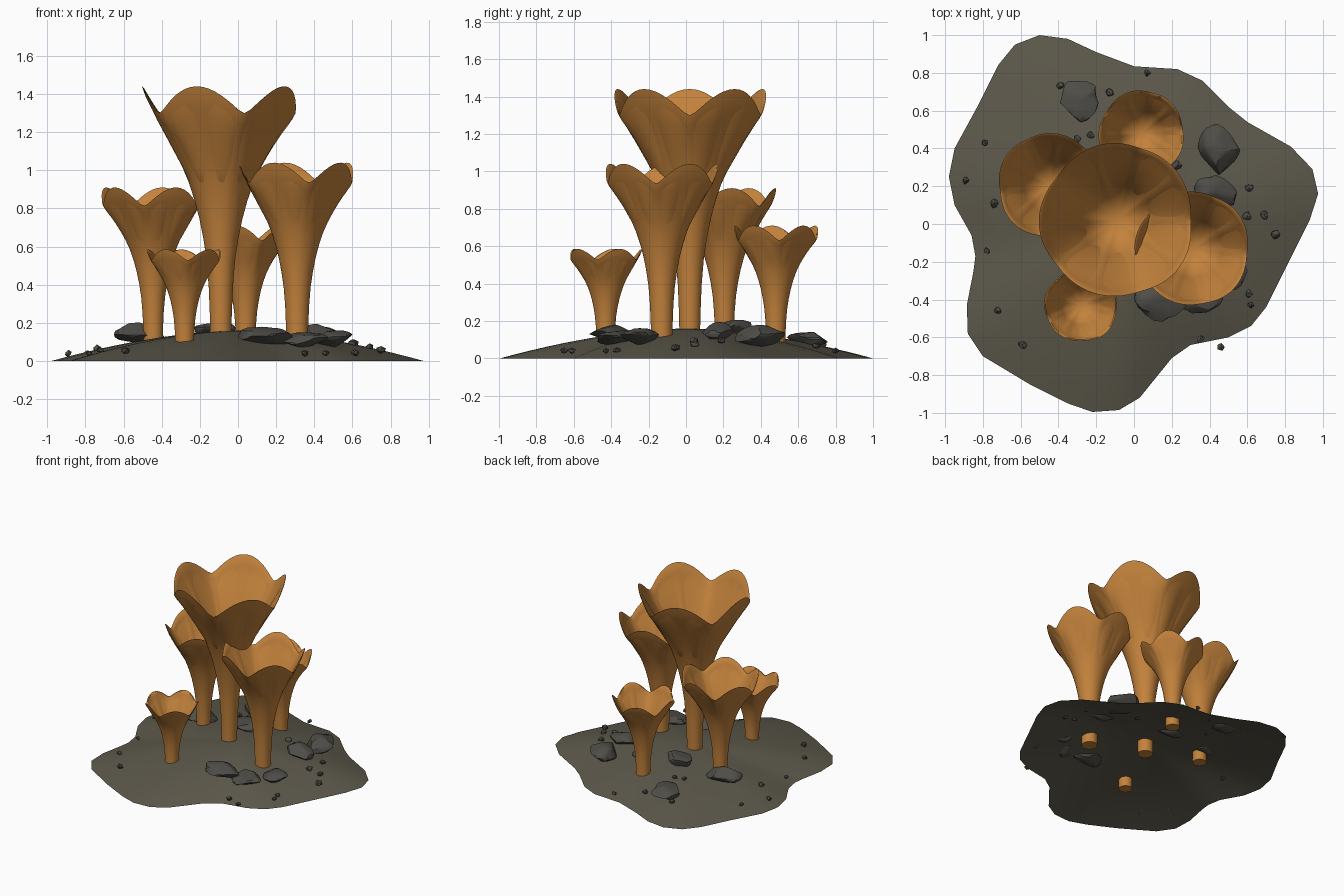
import bpy, bmesh, math, random
from mathutils import Vector, noise

if "Cube" in bpy.data.objects:
    bpy.data.objects.remove(bpy.data.objects["Cube"])

random.seed(4)


def material(name, rgb):
    m = bpy.data.materials.new(name)
    m.diffuse_color = (*rgb, 1)
    m.use_nodes = True
    m.node_tree.nodes["Principled BSDF"].inputs["Base Color"].default_value = m.diffuse_color
    return m


ORANGE = material("orange_flesh", (0.55, 0.225, 0.045))
SOIL = material("dark_soil", (0.108, 0.098, 0.070))
STONE = material("grey_stone", (0.076, 0.074, 0.064))


def finish(bm, name, mat, angle):
    bmesh.ops.recalc_face_normals(bm, faces=bm.faces[:])
    me = bpy.data.meshes.new(name)
    bm.to_mesh(me)
    bm.free()
    me.materials.append(mat)
    ob = bpy.data.objects.new(name, me)
    bpy.context.collection.objects.link(ob)
    bpy.ops.object.select_all(action='DESELECT')
    ob.select_set(True)
    bpy.context.view_layer.objects.active = ob
    bpy.ops.object.shade_smooth_by_angle(angle=math.radians(angle))
    return ob


def bridge(bm, a, b):
    n = len(a)
    for i in range(n):
        bm.faces.new((a[i], a[(i + 1) % n], b[(i + 1) % n], b[i]))


def fan(bm, ring, tip):
    for i in range(len(ring)):
        bm.faces.new((ring[i], ring[(i + 1) % len(ring)], tip))


# Soil mound: open dome shell stretched to an irregular outline
OUTLINE = [(-.50, 1.0), (-.35, .98), (-.2, .91), (0, .835), (.23, .82), (.36, .76), (.5, .62),
           (.6, .54), (.83, .41), (.945, .29), (.975, .16), (.93, .02), (.82, -.2), (.70, -.44),
           (.62, -.54), (.5, -.6), (.3, -.64), (.2, -.71), (.03, -.92), (-.08, -.985),
           (-.22, -.995), (-.35, -.95), (-.55, -.85), (-.8, -.7), (-.88, -.58), (-.885, -.43),
           (-.85, -.25), (-.84, -.17), (-.86, -.06), (-.95, .1), (-.98, .25), (-.95, .4),
           (-.83, .62), (-.72, .84), (-.63, .95)]


def mound(t):
    return 0.16 * (1 - min(t, 1) ** 1.7)


def ground_z(x, y):
    a = math.atan2(y, x)
    near = min(OUTLINE, key=lambda p: 1 - math.cos(math.atan2(p[1], p[0]) - a))
    return mound(math.hypot(x, y) / math.hypot(*near))


bm = bmesh.new()
rings = []
for k in range(1, 13):
    t = k / 12
    rings.append([bm.verts.new((x * t, y * t, mound(t))) for x, y in OUTLINE])
fan(bm, rings[0], bm.verts.new((0, 0, mound(0))))
for a, b in zip(rings, rings[1:]):
    bridge(bm, a, b)
finish(bm, "soil_mound", SOIL, 40)


# Trumpet mushrooms: flared stalk, five-lobed rim, pleated hollow inside
FLARE = [(0, 0), (.18, .012), (.34, .05), (.5, .155), (.656, .33), (.81, .62), (.97, .95), (1, 1)]


def flare(t):
    for (t0, f0), (t1, f1) in zip(FLARE, FLARE[1:]):
        if t <= t1:
            return f0 + (f1 - f0) * (t - t0) / (t1 - t0)
    return 1


def smooth_flare(t):
    return sum(flare(min(max(t + d, 0), 1)) for d in (-.06, -.03, 0, .03, .06)) / 5


def trumpet(name, x, y, base, top, rim, stalk, peak, dip):
    n = 80
    bm = bmesh.new()
    height = top - base

    def ring(t, inset, pleat):
        out = []
        r0 = stalk + (rim - stalk) * smooth_flare(t) / smooth_flare(1) - inset
        for i in range(n):
            a = 2 * math.pi * i / n
            phi = a - math.radians(peak)
            c = abs(math.cos(2.5 * phi))
            lobe = math.sqrt(c * c + .015) / math.sqrt(1.015)
            grow = t ** 5
            r = r0 * (1 + grow * (.04 * (lobe - .7) + .012 * math.sin(3 * a + peak)))
            rib = abs(math.sin(5 * phi))
            z = base + height * t - dip * (1 - lobe) * grow - pleat * rib
            out.append(bm.verts.new((x + r * math.cos(a), y + r * math.sin(a), z)))
        return out

    outer = [ring(t, 0, 0) for t in
             [0, .12, .24, .34, .42, .5, .57, .64, .7, .76, .82, .87, .92, .96, 1]]
    inner = [ring(t, .006, p * rim) for t, p in
             [(.995, 0), (.95, .03), (.9, .06), (.84, .07), (.77, .07), (.7, .05), (.62, .02)]]
    loops = outer + inner
    for a, b in zip(loops, loops[1:]):
        bridge(bm, a, b)
    fan(bm, outer[0], bm.verts.new((x, y, base)))
    fan(bm, inner[-1], bm.verts.new((x, y, base + height * .52)))
    finish(bm, name, ORANGE, 50)


trumpet("tall_mushroom", -.09, .02, .06, 1.44, .405, .054, 180, .16)
trumpet("right_mushroom", .31, -.13, .05, 1.04, .30, .056, 30, .12)
trumpet("left_mushroom", -.445, .205, .04, .91, .275, .049, 152, .11)
trumpet("back_mushroom", .04, .48, .03, .71, .225, .050, 41, .09)
trumpet("small_mushroom", -.28, -.43, .04, .585, .193, .048, 23, .065)


# Stones: lumpy faceted spheres resting in the soil
def stone(name, x, y, z, sx, sy, sz, subdiv, rough):
    bm = bmesh.new()
    bmesh.ops.create_icosphere(bm, subdivisions=subdiv, radius=1)
    seed = Vector((random.uniform(0, 50), random.uniform(0, 50), 0))
    cuts = [(Vector([random.uniform(-1, 1) for _ in range(3)]).normalized(),
             random.uniform(.65, .85)) for _ in range(10)]
    for v in bm.verts:
        p = v.co * (1.08 + rough * noise.noise(v.co * 1.3 + seed))
        for d, lim in cuts:          # flatten random sides into facets
            over = p.dot(d) - lim
            if over > 0:
                p -= d * over
        v.co = (x + p.x * sx, y + p.y * sy, z + p.z * sz)
    finish(bm, name, STONE, 30)


ROCKS = [(.15, -.39, .13, .135, .11, .055), (.34, -.38, .11, .11, .10, .045),
         (.49, -.25, .115, .10, .10, .045), (.43, .17, .14, .115, .085, .05),
         (.46, .39, .12, .11, .125, .055), (-.30, .66, .10, .105, .11, .045),
         (-.51, .25, .14, .12, .10, .055), (-.12, .27, .165, .10, .09, .045)]
for i, rock in enumerate(ROCKS):
    stone(f"rock_{i + 1}", *rock, 3, .3)

PEBBLES = [(-.79, .43), (-.89, .23), (-.74, .11), (-.78, -.14), (-.72, -.46), (-.59, -.64),
           (.07, .80), (-.13, .70), (-.39, .73), (-.23, .47), (-.30, .45), (.23, .31), (.61, .19),
           (.60, .04), (.69, .05), (.75, -.06), (.61, -.37), (.62, -.43), (.35, -.61), (.46, -.65)]
for i, (x, y) in enumerate(PEBBLES):
    s = random.uniform(.018, .03)
    stone(f"pebble_{i + 1}", x, y, max(ground_z(x, y), .03) + .01, s, s, s * .8, 1, .4)
